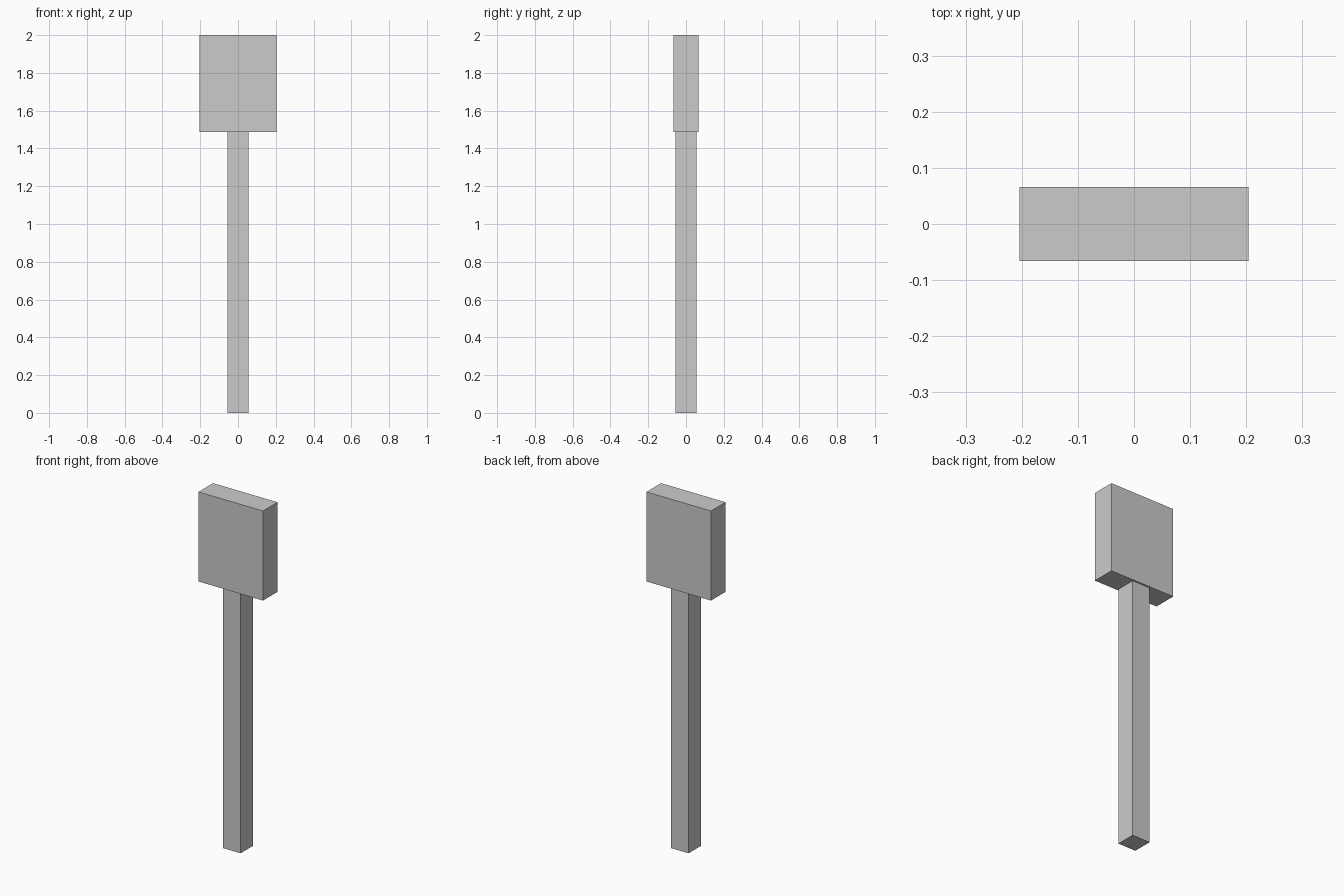
import bpy

if "Cube" in bpy.data.objects:
    bpy.data.objects.remove(bpy.data.objects["Cube"])


def box(name, width, depth, z0, z1):
    """Box centred on x and y, spanning z0 to z1."""
    bpy.ops.mesh.primitive_cube_add(size=1, location=(0, 0, (z0 + z1) / 2))
    obj = bpy.context.object
    obj.name = name
    obj.scale = (width, depth, z1 - z0)
    bpy.ops.object.transform_apply(location=False, rotation=False, scale=True)
    return obj


HEAD_BOTTOM = 1.488

# Square upright post
box("post", 0.112, 0.112, 0.0, HEAD_BOTTOM)

# Flat rectangular panel on top
box("sign_panel", 0.408, 0.131, HEAD_BOTTOM, 2.0)
